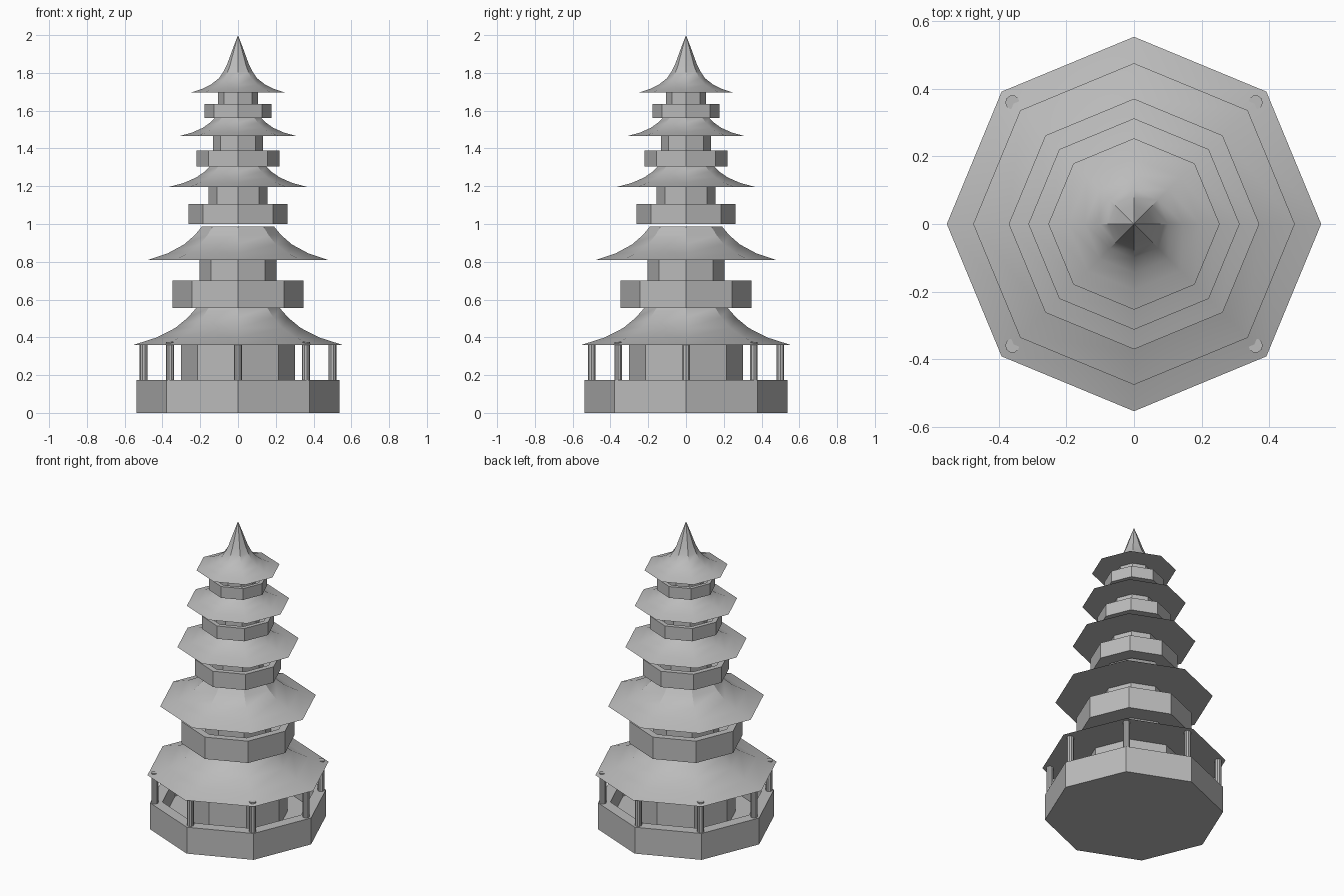
import bpy, bmesh
from math import sin, cos, pi, radians

cube = bpy.data.objects.get("Cube")
if cube:
    bpy.data.objects.remove(cube, do_unlink=True)

stone = bpy.data.materials.new("grey_stone")
stone.use_nodes = True
GREY = (0.5, 0.5, 0.5, 1)
stone.diffuse_color = GREY
stone.node_tree.nodes["Principled BSDF"].inputs["Base Color"].default_value = GREY


def lathe(name, profile, sides=8, centre=(0, 0), smooth=False):
    """Revolve (radius, z) points, closing both ends; corners lie on the axes."""
    bm = bmesh.new()
    rings = []
    for r, z in profile:
        if r == 0:
            rings.append([bm.verts.new((*centre, z))])
        else:
            rings.append([bm.verts.new((centre[0] + r * cos(2 * pi * i / sides),
                                        centre[1] + r * sin(2 * pi * i / sides), z))
                          for i in range(sides)])
    for a, b in zip(rings, rings[1:]):
        for i in range(sides):
            j = (i + 1) % sides
            if len(b) == 1:
                bm.faces.new((a[i], a[j], b[0]))
            else:
                bm.faces.new((a[i], a[j], b[j], b[i]))
    bm.faces.new(rings[0][::-1])
    if len(rings[-1]) > 1:
        bm.faces.new(rings[-1])
    bmesh.ops.recalc_face_normals(bm, faces=bm.faces)
    mesh = bpy.data.meshes.new(name)
    bm.to_mesh(mesh)
    bm.free()
    mesh.materials.append(stone)
    obj = bpy.data.objects.new(name, mesh)
    bpy.context.collection.objects.link(obj)
    if smooth:
        bpy.ops.object.select_all(action='DESELECT')
        obj.select_set(True)
        bpy.context.view_layer.objects.active = obj
        bpy.ops.object.shade_smooth_by_angle(angle=radians(30))
    return obj


def parapet(name, r, z0, z1):
    """Octagonal tray: outer wall, rim, inner wall and sunken floor."""
    inner, floor = r * 0.86, z0 + (z1 - z0) * 0.3
    lathe(name, [(r, z0), (r, z1), (inner, z1), (inner, floor)])
    return floor


# Storeys: parapet radius, bottom, top; room radius; eave radius, eave z, roof top z
STOREYS = [
    (0.537, 0.0, 0.175, 0.302, 0.553, 0.36, 0.555),
    (0.346, 0.555, 0.70, 0.203, 0.475, 0.81, 0.988),
    (0.262, 1.0, 1.105, 0.156, 0.37, 1.195, 1.305),
    (0.221, 1.305, 1.39, 0.132, 0.312, 1.465, 1.56),
    (0.178, 1.56, 1.635, 0.106, 0.253, 1.695, 2.0),
]
# Concave roof curve as (radius share, height share)
ROOF = [(1, 0), (0.78, 0.2), (0.6, 0.46), (0.48, 0.74), (0.4, 1)]
SPIRE = [(1, 0), (0.77, 0.06), (0.57, 0.14), (0.4, 0.25),
         (0.3, 0.37), (0.22, 0.51), (0.12, 0.74), (0, 1)]

for n, (pr, z0, z1, room, eave, ez, top) in enumerate(STOREYS, 1):
    floor = parapet("base" if n == 1 else f"balcony_{n}", pr, z0, z1)
    lathe(f"room_{n}", [(room, floor), (room, ez)])
    curve = SPIRE if n == len(STOREYS) else ROOF
    lathe("spire_roof" if curve is SPIRE else f"roof_{n}",
          [(eave * r, ez + (top - ez) * h) for r, h in curve], smooth=True)

# Columns on the base rim; the diagonal ones just pierce the eaves
for i in range(8):
    a = i * pi / 4
    r, height = (0.508, 0.376) if i % 2 else (0.5, 0.363)
    lathe(f"column_{i + 1}", [(0.021, 0.175), (0.021, height)], sides=10,
          centre=(r * cos(a), r * sin(a)))
